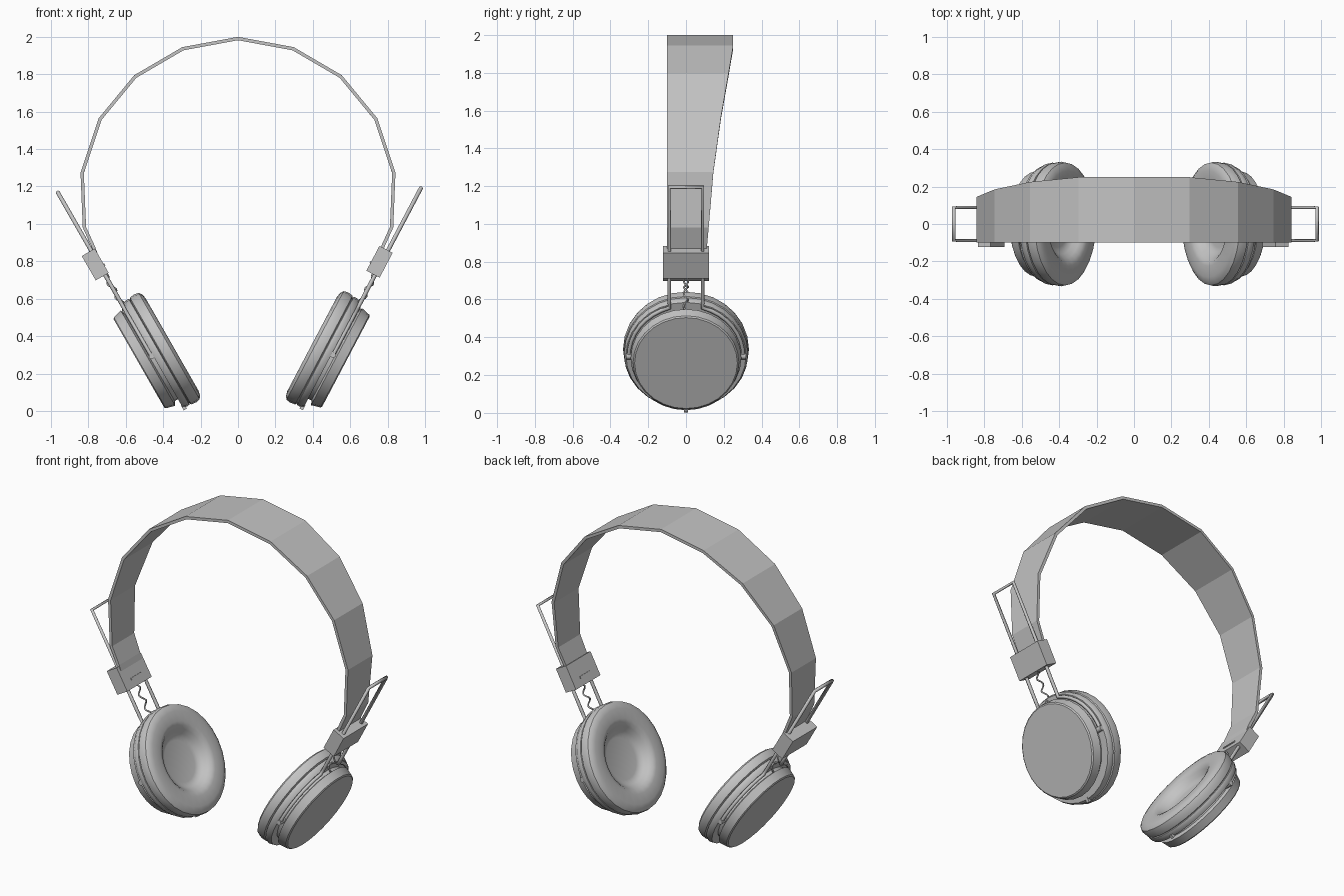
import bpy, bmesh
from math import sin, cos, pi, radians, asin
from mathutils import Matrix, Vector

cube = bpy.data.objects.get("Cube")
if cube:
    bpy.data.objects.remove(cube)

grey = bpy.data.materials.new("plain_grey")
grey.use_nodes = True
grey.diffuse_color = (0.55, 0.55, 0.55, 1)
grey.node_tree.nodes["Principled BSDF"].inputs["Base Color"].default_value = (0.55, 0.55, 0.55, 1)


def activate(ob):
    bpy.ops.object.select_all(action='DESELECT')
    ob.select_set(True)
    bpy.context.view_layer.objects.active = ob


def add_object(name, data, matrix=Matrix()):
    ob = bpy.data.objects.new(name, data)
    bpy.context.collection.objects.link(ob)
    data.materials.append(grey)
    ob.matrix_world = matrix
    return ob


def from_bmesh(name, bm, matrix=Matrix()):
    me = bpy.data.meshes.new(name)
    bm.to_mesh(me)
    bm.free()
    return add_object(name, me, matrix)


def lathe(name, profile, matrix, steps=28):
    """Turn (x, radius) points around the local x axis."""
    bm = bmesh.new()
    vs = [bm.verts.new((x, 0, r)) for x, r in profile]
    es = [bm.edges.new(p) for p in zip(vs, vs[1:])]
    bmesh.ops.spin(bm, geom=vs + es, cent=(0, 0, 0), axis=(1, 0, 0),
                   angle=2 * pi, steps=steps, use_duplicate=False)
    bmesh.ops.remove_doubles(bm, verts=bm.verts, dist=0.0005)
    bmesh.ops.recalc_face_normals(bm, faces=bm.faces)
    ob = from_bmesh(name, bm, matrix)
    activate(ob)
    bpy.ops.object.shade_smooth_by_angle(angle=radians(35))
    return ob


def box(name, size, centre, matrix):
    bm = bmesh.new()
    bmesh.ops.create_cube(bm, size=1)
    bmesh.ops.scale(bm, vec=size, verts=bm.verts)
    bmesh.ops.translate(bm, vec=centre, verts=bm.verts)
    return from_bmesh(name, bm, matrix)


def rod(name, points, radius, matrix):
    cu = bpy.data.curves.new(name, 'CURVE')
    cu.dimensions = '3D'
    cu.bevel_depth = radius
    cu.bevel_resolution = 1
    cu.use_fill_caps = True
    sp = cu.splines.new('POLY')
    sp.points.add(len(points) - 1)
    for p, co in zip(sp.points, points):
        p.co = (*co, 1)
    ob = add_object(name, cu, matrix)
    activate(ob)
    bpy.ops.object.convert(target='MESH')
    return ob


# Headband: faceted strip, straight at the front, flaring at the back (x, z, back y)
half = [(0.755, 0.80, 0.11), (0.78, 0.87, 0.11), (0.83, 0.98, 0.12), (0.842, 1.275, 0.145),
        (0.745, 1.565, 0.185), (0.555, 1.795, 0.225), (0.298, 1.945, 0.25)]
path = [(-x, z, y) for x, z, y in half] + [(0, 2.0, 0.25)] + half[::-1]
bm = bmesh.new()
front = [bm.verts.new((x, -0.10, z)) for x, z, y in path]
back = [bm.verts.new((x, y, z)) for x, z, y in path]
for i in range(len(path) - 1):
    bm.faces.new((front[i], front[i + 1], back[i + 1], back[i]))
band = from_bmesh("headband", bm)
solid = band.modifiers.new("thickness", 'SOLIDIFY')
solid.thickness = 0.018
solid.offset = -1

# Lathe profiles: local x points away from the head, origin at the cup pivot
cap = [(0.078, 0), (0.078, 0.272), (0.072, 0.280), (0.022, 0.293), (0.012, 0.27),
       (-0.02, 0.27), (-0.02, 0)]
housing = [(-0.008, 0), (-0.008, 0.318), (-0.03, 0.328), (-0.046, 0.326), (-0.05, 0.316), (-0.05, 0)]
cushion = [(-0.048, 0), (-0.048, 0.318), (-0.055, 0.329), (-0.085, 0.333), (-0.108, 0.328),
           (-0.12, 0.312), (-0.126, 0.285), (-0.126, 0.225), (-0.12, 0.203), (-0.103, 0.185),
           (-0.08, 0.165), (-0.066, 0.148), (-0.06, 0.125), (-0.06, 0)]


def build_side(side, turn, pivot, tilt, top, clip_x, clip_u):
    m = (Matrix.Translation(pivot) @ Matrix.Rotation(turn, 4, 'Z')
         @ Matrix.Rotation(radians(tilt), 4, 'Y'))

    # Ear cup
    lathe(side + "_ear_cap", cap, m)
    lathe(side + "_ear_housing", housing, m)
    lathe(side + "_ear_cushion", cushion, m)
    box(side + "_cable_socket", (0.02, 0.02, 0.03), (-0.015, 0, -0.322), m)

    # Wire frame: yoke around the cup, two legs and a top bar
    r, w = 0.303, 0.088
    start = asin(w / r)
    arc = [start + (pi / 2 + 0.02 - start) * i / 8 for i in range(9)]
    arm = [(0, r * sin(a), r * cos(a)) for a in reversed(arc)]
    arm += [(0, w, 0.34), (0, w, top)]
    rod(side + "_wire_frame", arm + [(x, -y, z) for x, y, z in reversed(arm)], 0.011, m)

    # Pivot knobs at the yoke ends
    for s, end in ((-1, "front"), (1, "back")):
        rod(f"{side}_{end}_pivot", [(0, s * 0.26, 0), (0, s * 0.318, 0)], 0.017, m)

    # Clip that joins the wire frame and the headband, with a slot bar inside
    box(side + "_clip", (0.08, 0.245, 0.15), (clip_x, 0, clip_u), m)
    box(side + "_clip_slot", (0.008, 0.10, 0.012), (clip_x - 0.041, 0, clip_u - 0.025), m)

    # Wavy cable from the clip to the cup
    low, high, n = 0.26, clip_u - 0.06, 24
    wave = [(0.014 * sin(i * 0.8), 0.012 * cos(i * 0.8), low + (high - low) * i / n)
            for i in range(n + 1)]
    rod(side + "_cable", wave, 0.005, m)


build_side("left", 0, Vector((0.508, 0, 0.30)), 27.8, 1.01, -0.012, 0.556)
build_side("right", pi, Vector((-0.462, 0, 0.293)), 29.8, 1.01, 0.018, 0.575)
